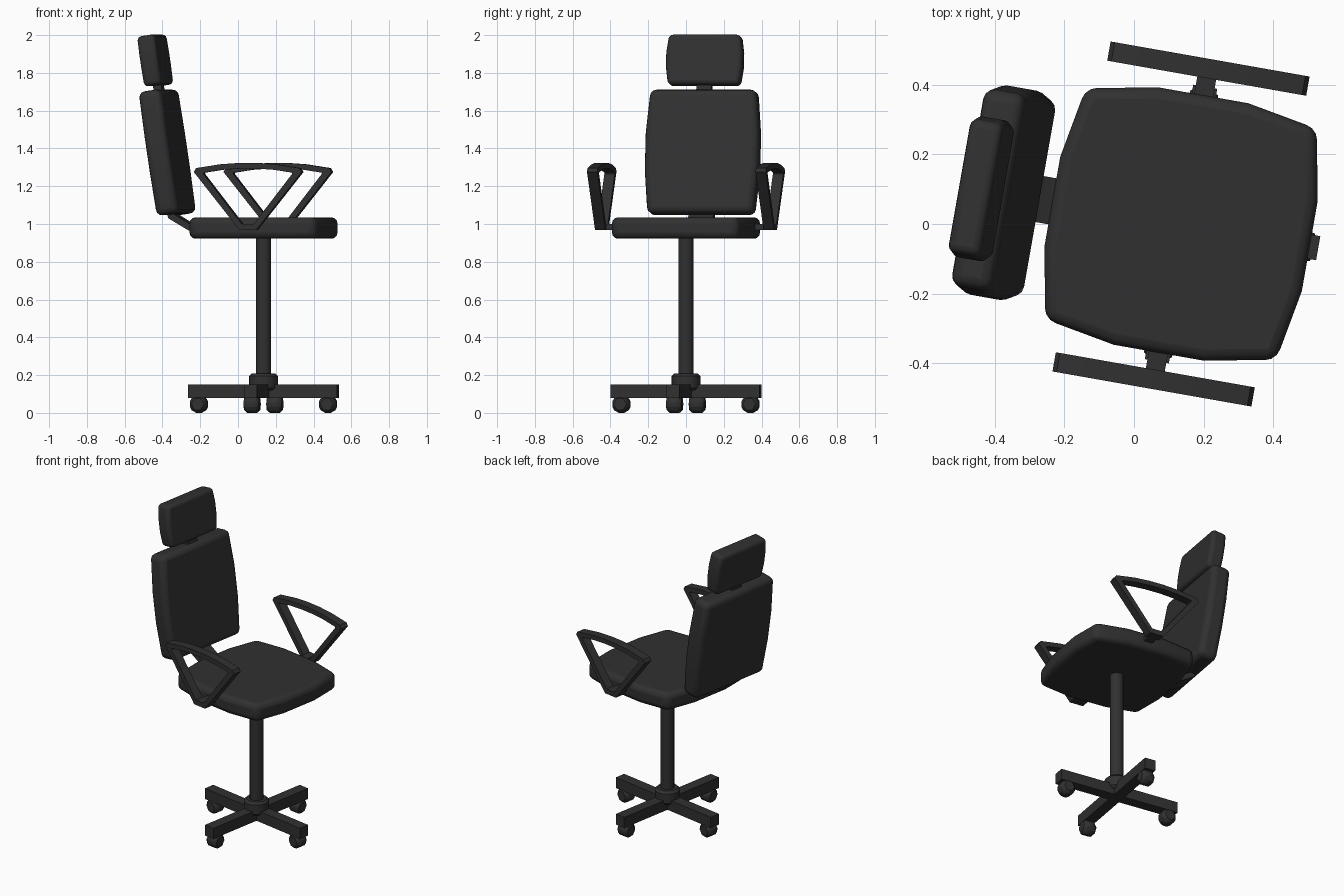
import bpy, bmesh, math
from mathutils import Matrix, Vector

if "Cube" in bpy.data.objects:
    bpy.data.objects.remove(bpy.data.objects["Cube"])

# The chair faces local +x and is turned 10 degrees clockwise about its post
PLACE = Matrix.Translation((0.135, 0, 0)) @ Matrix.Rotation(math.radians(-10), 4, 'Z')
TILT = Matrix.Rotation(math.radians(-8.5), 4, 'Y')

black = bpy.data.materials.new("black")
black.diffuse_color = (0.03, 0.03, 0.03, 1)
black.use_nodes = True
black.node_tree.nodes["Principled BSDF"].inputs["Base Color"].default_value = black.diffuse_color


def finish(name, bm, matrix=Matrix(), bevel=0, segments=2):
    bmesh.ops.recalc_face_normals(bm, faces=bm.faces)
    me = bpy.data.meshes.new(name)
    bm.to_mesh(me)
    bm.free()
    me.materials.append(black)
    ob = bpy.data.objects.new(name, me)
    bpy.context.collection.objects.link(ob)
    ob.matrix_world = PLACE @ matrix
    if bevel:
        m = ob.modifiers.new("bevel", 'BEVEL')
        m.width, m.segments = bevel, segments
        m.limit_method, m.angle_limit = 'ANGLE', math.radians(35)
    bpy.ops.object.select_all(action='DESELECT')
    ob.select_set(True)
    bpy.context.view_layer.objects.active = ob
    bpy.ops.object.shade_smooth_by_angle(angle=math.radians(35))
    return ob


def prism(points, offset):
    """Extrude a closed 3D outline by an offset vector."""
    bm = bmesh.new()
    face = bm.faces.new([bm.verts.new(p) for p in points])
    ext = bmesh.ops.extrude_face_region(bm, geom=[face])
    bmesh.ops.translate(bm, vec=offset,
                        verts=[v for v in ext['geom'] if isinstance(v, bmesh.types.BMVert)])
    return bm


def box(name, size, centre, matrix=Matrix(), bevel=0):
    bm = bmesh.new()
    bmesh.ops.create_cube(bm, size=1, matrix=Matrix.Diagonal((*size, 1)))
    return finish(name, bm, matrix @ Matrix.Translation(centre), bevel, 1)


def cylinder(name, radius, depth, sides, matrix, bevel=0, segments=1):
    bm = bmesh.new()
    bmesh.ops.create_cone(bm, cap_ends=True, segments=sides, radius1=radius,
                          radius2=radius, depth=depth)
    return finish(name, bm, matrix, bevel, segments)


# Four-armed base with hexagonal casters
for i in range(4):
    turn = Matrix.Rotation(i * math.pi / 2, 4, 'Z')
    box(f"base_arm_{i + 1}", (0.4, 0.07, 0.07), (0.2, 0, 0.115), turn)
    wheel = turn @ Matrix.Translation((0.347, 0, 0.046)) @ Matrix.Rotation(math.pi / 2, 4, 'X')
    # corners of the hexagon point outward along the arm
    cylinder(f"caster_{i + 1}", 0.053, 0.082, 6,
             wheel @ Matrix.Rotation(math.pi / 2, 4, 'Z'), 0.016)

# Hub and post
cylinder("hub", 0.077, 0.09, 12, Matrix.Translation((0, 0, 0.163)), 0.014)
cylinder("post", 0.041, 0.78, 16, Matrix.Translation((0, 0, 0.56)))

# Seat cushion: square with every side bowed out
side = [(0.337, -0.337), (0.375, -0.13), (0.375, 0.13)]
outline = []
for i in range(4):
    r = Matrix.Rotation(i * math.pi / 2, 3, 'Z')
    outline += [r @ Vector((x, y, 0.922)) for x, y in side]
finish("seat", prism(outline, (0, 0, 0.113)), bevel=0.032, segments=3)


def pad(name, half_end, half_mid, height, thick, centre, bevel):
    """Tilted cushion whose left and right sides bow out."""
    h = height / 2
    right = [(half_end, -h), (half_mid, -h * 0.3), (half_mid, h * 0.3), (half_end, h)]
    pts = right + [(-y, -z) for y, z in right]
    bm = prism([(-thick / 2, y, z) for y, z in pts], (thick, 0, 0))
    finish(name, bm, Matrix.Translation(centre) @ TILT, bevel, 3)


# Backrest, headrest and the plate between them
pad("backrest", 0.285, 0.305, 0.663, 0.122, (-0.517, 0, 1.379), 0.032)
pad("headrest", 0.192, 0.205, 0.268, 0.096, (-0.582, 0, 1.866), 0.022)
box("headrest_plate", (0.045, 0.08, 0.12), (0, 0, 0),
    Matrix.Translation((-0.563, 0, 1.72)) @ TILT)

# Bent bracket joining seat and backrest
bracket = [(-0.30, 0.965), (-0.39, 0.965), (-0.50, 1.03), (-0.52, 1.10),
           (-0.49, 1.10), (-0.475, 1.055), (-0.385, 1.0), (-0.30, 1.0)]
finish("back_bracket", prism([(x, -0.067, z) for x, z in bracket], (0, 0.134, 0)))

# Armrests: flat-sided triangular loops with a bowed top
outer = [(0.045, 0.968), (0.29, 1.275), (0.278, 1.296), (0.15, 1.316), (0.05, 1.323)]
inner = [(0.032, 1.0), (0.239, 1.266), (0.236, 1.272), (0.14, 1.287), (0.05, 1.293)]


def loop(half):
    return half + [(-x, z) for x, z in reversed(half)]


for label, s in (("left", 1), ("right", -1)):
    bm = bmesh.new()
    rings = [[bm.verts.new((x, s * 0.453 + dy, z)) for x, z in loop(prof)]
             for prof, dy in ((outer, -0.028), (outer, 0.028), (inner, 0.028), (inner, -0.028))]
    n = len(rings[0])
    for k in range(4):
        a, b = rings[k], rings[(k + 1) % 4]
        for i in range(n):
            j = (i + 1) % n
            bm.faces.new((a[i], a[j], b[j], b[i]))
    finish(f"{label}_armrest", bm)
    box(f"{label}_armrest_bracket", (0.055, 0.12, 0.032), (0, s * 0.395, 0.984))
